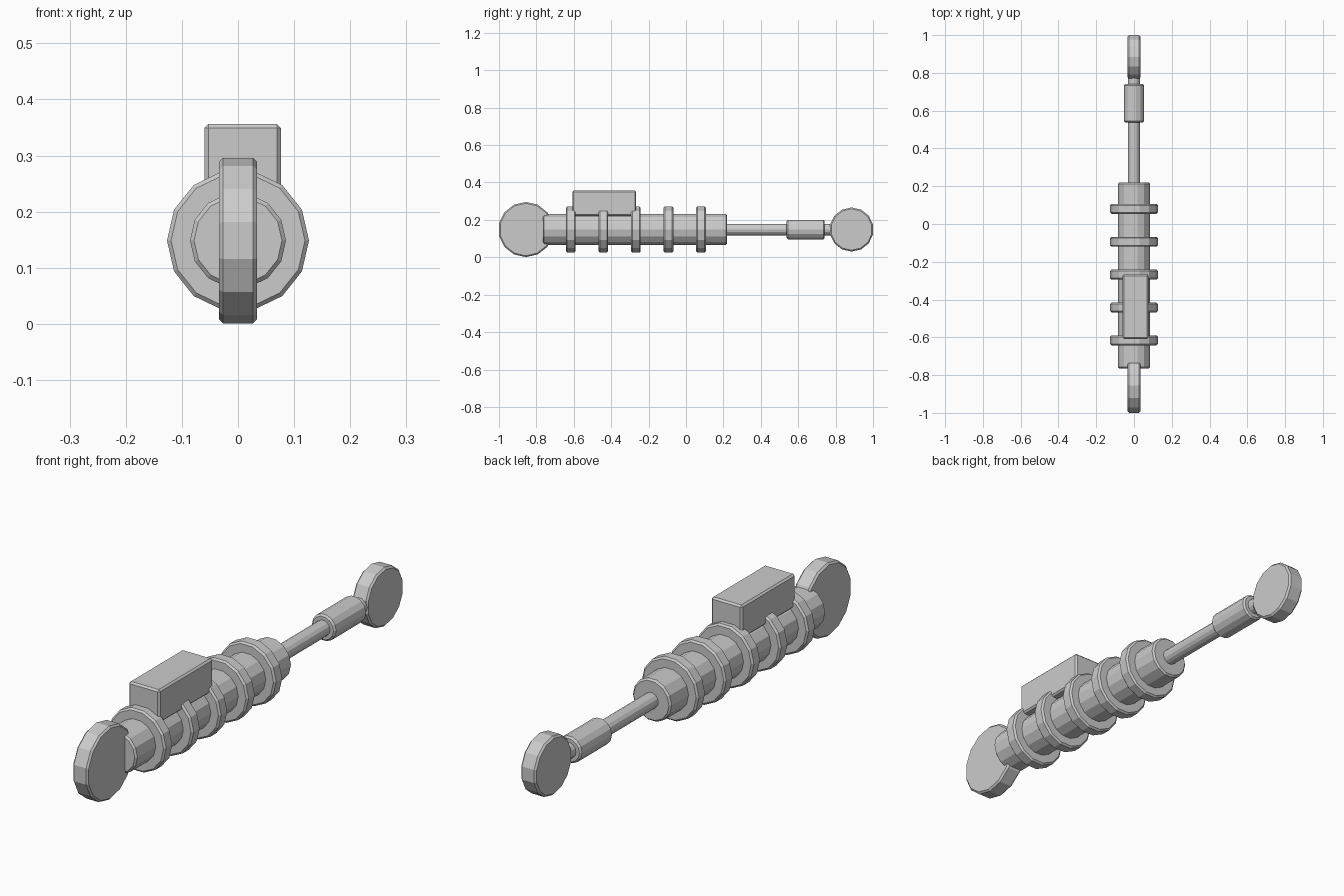
import bpy
import math

if "Cube" in bpy.data.objects:
    bpy.data.objects.remove(bpy.data.objects["Cube"])

AXIS_Z = 0.1485   # height of the damper's long axis
SIDES = 14


def finish(name, verts, faces, bevel=0.007):
    """Create a flat-shaded object with a small chamfer on its hard edges."""
    mesh = bpy.data.meshes.new(name)
    mesh.from_pydata(verts, [], faces)
    mesh.update()
    obj = bpy.data.objects.new(name, mesh)
    bpy.context.collection.objects.link(obj)
    if bevel:
        mod = obj.modifiers.new("chamfer", 'BEVEL')
        mod.width = bevel
        mod.segments = 1
        mod.limit_method = 'ANGLE'
        mod.angle_limit = math.radians(35)
    return obj


def prism_faces(n):
    sides = [(i, (i + 1) % n, n + (i + 1) % n, n + i) for i in range(n)]
    return sides + [tuple(reversed(range(n))), tuple(range(n, 2 * n))]


def tube(name, r, y0, y1, bevel=0.007):
    """Prism along y with corners on the +x and -x sides."""
    verts = []
    for y in (y0, y1):
        for i in range(SIDES):
            a = -2 * math.pi * i / SIDES
            verts.append((r * math.cos(a), y, AXIS_Z + r * math.sin(a)))
    return finish(name, verts, prism_faces(SIDES), bevel)


def eye(name, r, y, half_width):
    """Disc facing sideways with corners at its top and bottom."""
    verts = []
    for x in (-half_width, half_width):
        for i in range(SIDES):
            a = 2 * math.pi * i / SIDES
            verts.append((x, y - r * math.sin(a), AXIS_Z + r * math.cos(a)))
    return finish(name, verts, prism_faces(SIDES))


def box(name, x0, x1, y0, y1, z0, z1):
    verts = [(x, y, z) for z in (z0, z1)
             for x, y in ((x0, y0), (x1, y0), (x1, y1), (x0, y1))]
    return finish(name, verts, prism_faces(4))


# Main cylinder with its five cooling rings
tube("damper_body", 0.0855, -0.765, 0.22)
for k in range(5):
    c = -0.616 + 0.174 * k
    tube(f"ring_{k + 1}", 0.1265, c - 0.026, c + 0.026)

# Piston rod and its sleeve
tube("piston_rod", 0.0315, 0.18, 0.83, bevel=0)
tube("rod_sleeve", 0.0535, 0.538, 0.741)

# Mounting eyes at both ends
eye("rear_mount_eye", 0.1475, -0.8562, 0.034)
eye("rod_mount_eye", 0.118, 0.885, 0.034)

# Valve block on top of the body, slightly off centre
box("valve_block", -0.06, 0.0765, -0.608, -0.267, 0.222, 0.356)
